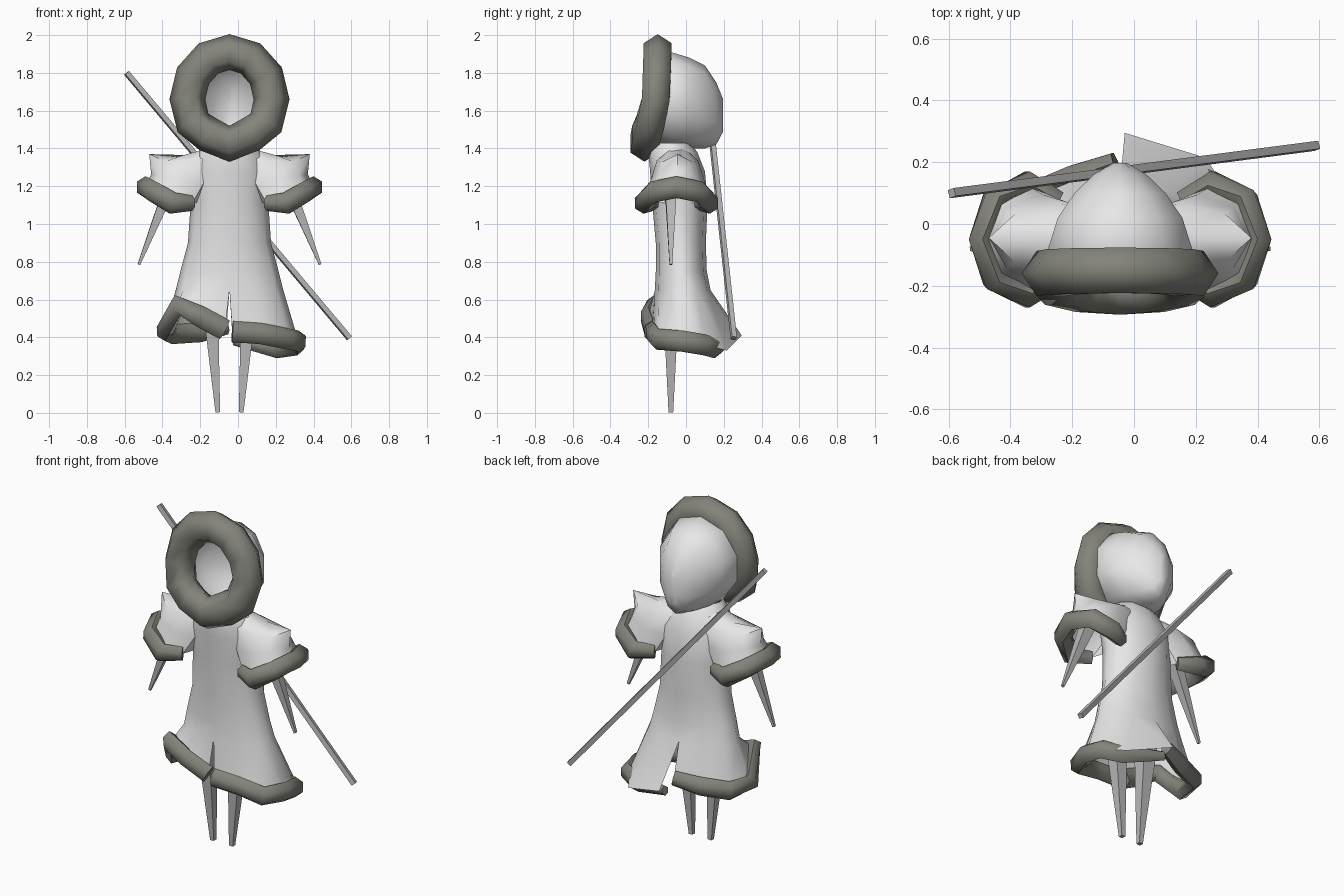
import bpy, bmesh
from math import sin, cos, pi, tau, radians
from mathutils import Vector

if "Cube" in bpy.data.objects:
    bpy.data.objects.remove(bpy.data.objects["Cube"], do_unlink=True)

CX = -0.045  # middle of the figure


def material(name, rgb):
    m = bpy.data.materials.new(name)
    m.use_nodes = True
    m.diffuse_color = (*rgb, 1)
    m.node_tree.nodes["Principled BSDF"].inputs["Base Color"].default_value = (*rgb, 1)
    return m


CLOTH = material("pale cloth", (0.8, 0.8, 0.8))
FUR = material("grey fur", (0.23, 0.23, 0.2))
WOOD = material("grey wood", (0.48, 0.48, 0.48))


def finish(name, bm, mat, angle):
    bmesh.ops.remove_doubles(bm, verts=bm.verts, dist=0.0005)
    bmesh.ops.recalc_face_normals(bm, faces=bm.faces)
    me = bpy.data.meshes.new(name)
    bm.to_mesh(me)
    bm.free()
    me.materials.append(mat)
    ob = bpy.data.objects.new(name, me)
    bpy.context.collection.objects.link(ob)
    bpy.ops.object.select_all(action="DESELECT")
    ob.select_set(True)
    bpy.context.view_layer.objects.active = ob
    bpy.ops.object.shade_smooth_by_angle(angle=radians(angle))


def bridge(bm, rows, closed=True):
    """Join rows of points with quads."""
    vs = [[bm.verts.new(p) for p in row] for row in rows]
    n = len(rows[0])
    for a, b in zip(vs, vs[1:]):
        for i in range(n if closed else n - 1):
            j = (i + 1) % n
            bm.faces.new((a[i], a[j], b[j], b[i]))
    return vs


def tube(name, path, r_ref, r_side, ref, mat, loop=False, sides=6, ends=(1, 1), twist=0, angle=65):
    """Sweep an oval along a path; ref sets the direction of its first radius."""
    path = [Vector(p) for p in path]
    n = len(path)
    scale = [1] * n
    scale[0], scale[-1] = ends
    rows = []
    for i, p in enumerate(path):
        a = path[i - 1] if loop or i else p
        b = path[(i + 1) % n] if loop or i < n - 1 else p
        t = (b - a).normalized()
        u = (Vector(ref) - t * t.dot(Vector(ref))).normalized()
        v = t.cross(u)
        turns = [twist + tau * s / sides for s in range(sides)]
        rows.append([p + (u * cos(q) * r_ref + v * sin(q) * r_side) * scale[i] for q in turns])
    bm = bmesh.new()
    vs = bridge(bm, rows + rows[:1] if loop else rows)
    if not loop:
        bm.faces.new(vs[0])
        bm.faces.new(vs[-1])
    finish(name, bm, mat, angle)


# Hood: rounded shell, open at the front
bm = bmesh.new()
rows = []
for y, w, lo, hi in [(-0.16, 0.2, 1.43, 1.87), (-0.08, 0.245, 1.41, 1.91), (0.02, 0.212, 1.4, 1.88),
                     (0.1, 0.155, 1.4, 1.84), (0.16, 0.09, 1.42, 1.75), (0.197, 0.025, 1.49, 1.66)]:
    mid, h = (lo + hi) / 2, (hi - lo) / 2
    rows.append([(CX + w * sin(tau * i / 10), y, mid + h * cos(tau * i / 10)) for i in range(10)])
vs = bridge(bm, rows)
bm.faces.new(vs[-1])
finish("hood", bm, CLOTH, 60)

# Thick fur ring round the face, ridged outside, pointed and leaning forward at the chin
ring = []
for i in range(12):
    a = tau * i / 12
    lift = {5: 0.03, 6: 0.015, 7: 0.03}.get(i, 0)
    ring.append((CX + 0.223 * sin(a), -0.16 + 0.01 * cos(a) - 0.05 * max(0, -cos(a)),
                 1.66 + 0.25 * cos(a) + lift))
tube("hood_fur", ring, 0.085, 0.095, (0, 1, 0), FUR, loop=True, twist=pi / 6)

# Tunic: two halves, joined above the slits
HEMS = {-1: [(-0.07, -0.18, 0.44), (-0.2, -0.2, 0.51), (-0.32, -0.18, 0.57), (-0.39, -0.05, 0.43),
             (-0.35, 0.09, 0.42), (-0.2, 0.15, 0.43), (-0.06, 0.2, 0.46)],
        1: [(-0.03, -0.18, 0.43), (0.12, -0.17, 0.42), (0.27, -0.15, 0.39), (0.32, -0.02, 0.38),
            (0.31, 0.1, 0.36), (0.23, 0.215, 0.33), (-0.03, 0.295, 0.41)]}
BODY = [(1.43, 0.12, -0.19, 0.02), (1.38, 0.17, -0.2, 0.06), (1.28, 0.22, -0.19, 0.1),
        (1.12, 0.205, -0.18, 0.115), (0.9, 0.22, -0.16, 0.105), (0.75, 0.26, -0.16, 0.11),
        (0.65, 0.285, -0.165, 0.13)]
bm = bmesh.new()
for s in (-1, 1):
    rows = []
    for z, w, front, back in BODY:
        mid, d = (front + back) / 2, (back - front) / 2
        rows.append([(CX + s * w * sin(pi * i / 6), mid - d * cos(pi * i / 6), z) for i in range(7)])
    rows.append(HEMS[s])
    bridge(bm, rows, closed=False)
finish("tunic", bm, CLOTH, 60)

# Fur along each half of the hem, tucked under the cloth at the back left
tube("right_hem_fur", HEMS[-1], 0.056, 0.045, (0, 0, 1), FUR, ends=(1, 0.8))
tube("left_hem_fur", HEMS[1][:5] + [(0.21, 0.15, 0.345), (-0.02, 0.225, 0.385)],
     0.056, 0.045, (0, 0, 1), FUR, ends=(1, 0.5))

for s, side in ((-1, "right"), (1, "left")):
    # Flared sleeve with a pointed shoulder, blending into the neck
    cuff, under, top, ridge = [], [], [], []
    for i in range(8):
        a = tau * (i - 3) / 8
        c, q = cos(a), sin(a)
        tip = max(0, c) ** 4
        cuff.append((CX + s * (0.3 + 0.145 * c), -0.05 + 0.175 * q, 1.11 + 0.085 * max(0, c)))
        under.append((CX + s * (0.25 + 0.165 * c), -0.045 + 0.14 * q, 1.24 + 0.025 * c))
        top.append((CX + s * (0.19 + 0.2 * c + 0.035 * tip), -0.045 + 0.11 * q,
                    1.335 - 0.03 * c + 0.065 * tip))
        ridge.append((CX + s * (0.15 + 0.13 * c), -0.05 + 0.04 * q, 1.39 - 0.035 * c))
    bm = bmesh.new()
    vs = bridge(bm, [cuff, under, top, ridge])
    bm.faces.new(vs[-1])
    finish(side + "_sleeve", bm, CLOTH, 50)
    # Fur arch over the cuff, running into the body at both ends
    tube(side + "_cuff_fur", cuff[:7], 0.058, 0.052, (0, 0, 1), FUR, ends=(0.7, 0.7))

    # Tapered arm and leg
    tube(side + "_arm", [(CX + s * 0.29, -0.08, 1.26), (CX + s * 0.48, -0.08, 0.785)],
         0.05, 0.05, (1, 1, 0), WOOD, sides=4, ends=(1, 0.2), angle=20)
    tube(side + "_leg", [(CX + s * 0.105, -0.08, 0.62), (CX + s * 0.062, -0.08, 0.003)],
         0.062, 0.062, (1, 1, 0), WOOD, sides=4, ends=(1, 0.28), angle=20)

# Staff slung across the back
tube("staff", [(-0.59, 0.1, 1.8), (0.59, 0.253, 0.395)], 0.019, 0.019, (0, 1, 0.9), WOOD,
     sides=4, angle=20)
